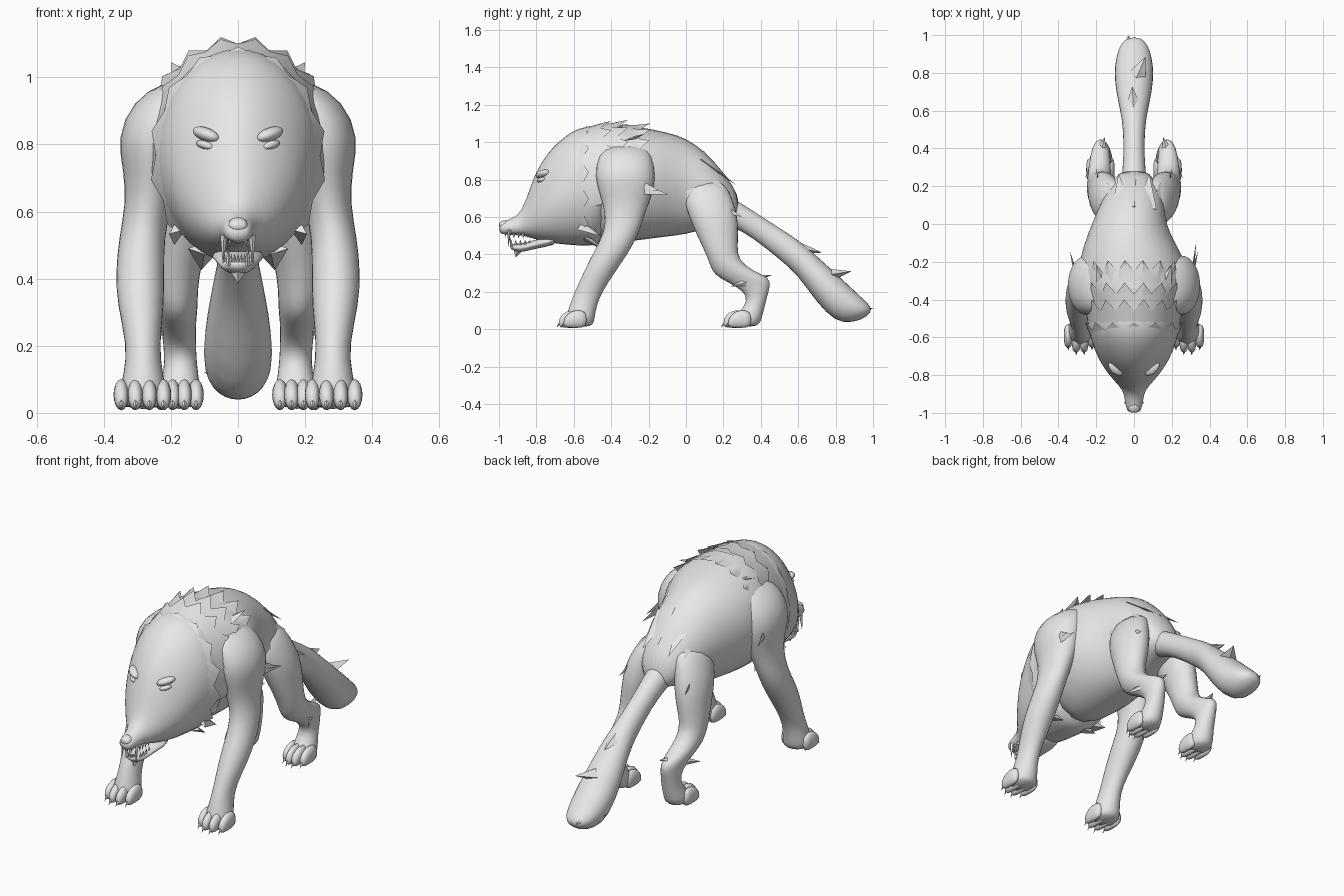
import bpy, bmesh, math
from mathutils import Vector, Matrix

if "Cube" in bpy.data.objects:
    bpy.data.objects.remove(bpy.data.objects["Cube"])

fur = bpy.data.materials.new("plain_grey")
fur.diffuse_color = (0.8, 0.8, 0.8, 1)
fur.use_nodes = True
fur.node_tree.nodes["Principled BSDF"].inputs["Base Color"].default_value = fur.diffuse_color


def finish(name, bm, subdiv=0, angle=40):
    bmesh.ops.recalc_face_normals(bm, faces=bm.faces)
    me = bpy.data.meshes.new(name)
    bm.to_mesh(me)
    bm.free()
    me.materials.append(fur)
    ob = bpy.data.objects.new(name, me)
    bpy.context.collection.objects.link(ob)
    bpy.ops.object.select_all(action='DESELECT')
    ob.select_set(True)
    bpy.context.view_layer.objects.active = ob
    if subdiv:
        for p in me.polygons:
            p.use_smooth = True
        ob.modifiers.new("smooth", 'SUBSURF').levels = subdiv
        ob.modifiers["smooth"].render_levels = subdiv
    else:
        bpy.ops.object.shade_smooth_by_angle(angle=math.radians(angle))
    return ob


def add_loft(bm, axis, rows, side=1, n=14):
    """Rows are (position on axis, x0, x1, b0, b1, egg): the box each oval ring fills;
    egg above 0 makes the ring wider at the top, below 0 wider at the bottom."""
    rings = []
    for t, x0, x1, b0, b1, *egg in rows:
        k = egg[0] if egg else 0
        ring = []
        for i in range(n):
            a = math.tau * i / n
            w = (x1 - x0) / 2 * math.cos(a) * 1.03 * (1 + k * math.sin(a))
            x = side * ((x0 + x1) / 2 + w)
            b = (b0 + b1) / 2 + (b1 - b0) / 2 * math.sin(a) * 1.03
            ring.append(bm.verts.new((x, t, b) if axis == 'y' else (x, b, t)))
        rings.append(ring)
    for r, s in zip(rings, rings[1:]):
        for i in range(n):
            bm.faces.new((r[i], r[(i + 1) % n], s[(i + 1) % n], s[i]))
    bm.faces.new(rings[0])
    bm.faces.new(rings[-1][::-1])


def loft(name, axis, rows, side=1, n=14):
    bm = bmesh.new()
    add_loft(bm, axis, rows, side, n)
    return finish(name, bm, 1)


def centred(rows):
    return [(y, -w, w, z0, z1, *egg) for y, w, z0, z1, *egg in rows]


def add_spike(bm, base, tip, wide, thick, normal=(0, 0, 1)):
    """Flattened spike from base to tip, lying flat against the given normal."""
    base, tip = Vector(base), Vector(tip)
    d = (tip - base).normalized()
    u = d.cross(Vector(normal)).normalized()
    v = d.cross(u)
    ring = [bm.verts.new(base + o) for o in (u * wide, v * thick, -u * wide, -v * thick)]
    end = bm.verts.new(tip)
    for i in range(4):
        bm.faces.new((ring[i], ring[(i + 1) % 4], end))
    bm.faces.new(ring)


def collar(name, front, back, spread, teeth, depth, flare, tilt):
    """Fur sheet round the neck whose rear rim is a flared zigzag of locks."""
    bm = bmesh.new()
    n = teeth * 2
    rows = []
    for k in (0, 0.5, 1):
        y, cz, rx, rz = [a + (b - a) * k for a, b in zip(front, back)]
        row = []
        for i in range(n + 1):
            a = math.radians(spread) * (2 * i / n - 1)
            tooth = k * k * (1 if i % 2 else 0)
            row.append(bm.verts.new(((rx + flare * tooth) * math.sin(a),
                                     y + depth * tooth + tilt * math.cos(a),
                                     cz + (rz + flare * tooth) * math.cos(a))))
        rows.append(row)
    for r, s in zip(rows, rows[1:]):
        for i in range(n):
            bm.faces.new((r[i], r[i + 1], s[i + 1], s[i]))
    return finish(name, bm, 0, 30)


# Trunk (slightly twisted at the waist), head, jaw and tail
loft("body", 'y', [
    (-.52, -.17, .17, .48, 1.05), (-.42, -.265, .265, .46, 1.10, .05), (-.25, -.30, .295, .48, 1.08, .08),
    (-.1, -.26, .215, .50, 1.05, .08), (0, -.22, .165, .51, 1.02, .08), (.1, -.18, .16, .54, .95, .05),
    (.2, -.13, .13, .57, .84), (.29, -.07, .07, .57, .71)], n=18)
loft("head", 'y', centred([
    (-1.0, .028, .515, .56), (-.97, .044, .505, .58), (-.9, .05, .505, .60, -.1),
    (-.86, .072, .50, .67, -.25), (-.81, .118, .485, .83, -.3), (-.74, .17, .47, .94, -.15),
    (-.68, .20, .46, 1.0, -.08), (-.61, .225, .455, 1.055), (-.54, .245, .45, 1.08), (-.4, .25, .45, 1.10)]), n=20)
loft("lower_jaw", 'y', centred([
    (-.68, .10, .45, .51), (-.82, .06, .43, .475), (-.89, .046, .405, .455), (-.945, .03, .43, .46)]))
loft("nose", 'y', centred([(-1.0, .02, .545, .57), (-.985, .032, .535, .58), (-.95, .03, .545, .59)]), n=10)
loft("tail", 'y', centred([
    (.15, .07, .58, .76), (.25, .065, .55, .70), (.35, .055, .495, .64), (.5, .056, .375, .54),
    (.6, .072, .29, .48), (.7, .095, .14, .39), (.8, .105, .04, .30), (.88, .095, .035, .225),
    (.95, .075, .055, .16), (.99, .03, .09, .12)]))

# Legs with paws, toes and claws
front_rows = [
    (.99, .10, .22, -.42, -.22), (.93, .12, .315, -.47, -.18), (.82, .15, .362, -.49, -.16),
    (.72, .17, .34, -.46, -.18), (.62, .20, .335, -.43, -.22), (.52, .22, .355, -.435, -.25),
    (.42, .22, .365, -.49, -.30), (.32, .22, .36, -.54, -.37), (.2, .235, .33, -.595, -.45),
    (.12, .225, .34, -.625, -.48), (.05, .21, .355, -.645, -.49), (.01, .215, .35, -.64, -.50)]
hind_rows = [
    (.80, .03, .15, 0, .2), (.72, .05, .20, -.02, .24), (.62, .065, .24, .01, .275),
    (.52, .085, .245, .05, .28), (.44, .11, .25, .09, .275), (.37, .12, .25, .12, .28),
    (.31, .12, .245, .14, .36), (.275, .125, .235, .175, .45), (.23, .125, .225, .27, .45),
    (.18, .125, .22, .33, .435), (.12, .12, .22, .315, .42), (.06, .11, .24, .25, .405),
    (.01, .115, .235, .25, .39)]
for s, tag in ((1, "right"), (-1, "left")):
    loft(f"front_leg_{tag}", 'z', front_rows, s)
    loft(f"hind_leg_{tag}", 'z', hind_rows, s)
    for leg, x0, step, y in (("front", .222, .042, -.69), ("hind", .125, .035, .19)):
        toes, claws = bmesh.new(), bmesh.new()
        for i in range(4):
            x = x0 + step * i
            f = y + (0 if i in (1, 2) else .025)
            add_loft(toes, 'y', [(f + .01, x - .013, x + .013, .015, .055), (f + .03, x - .023, x + .023, .006, .085),
                                 (f + .07, x - .026, x + .026, .004, .11), (f + .14, x - .022, x + .022, .004, .10)], s, 8)
            add_spike(claws, (s * x, f + .025, .045), (s * x, f - .005, .008), .011, .009)
        finish(f"{leg}_toes_{tag}", toes, 1)
        finish(f"{leg}_claws_{tag}", claws)

# Brows and eyes
for s, tag in ((1, "right"), (-1, "left")):
    for part, pos, size, roll in (("brow", (.095, -.765, .83), (.05, .03, .02), -.35),
                                  ("eye", (.095, -.768, .797), (.035, .025, .014), -.3)):
        bm = bmesh.new()
        m = (Matrix.Translation((s * pos[0], pos[1], pos[2])) @ Matrix.Rotation(s * roll, 4, 'Y')
             @ Matrix.Rotation(s * .7, 4, 'Z') @ Matrix.Diagonal((*size, 1)))
        bmesh.ops.create_uvsphere(bm, u_segments=14, v_segments=8, radius=1, matrix=m)
        finish(f"{part}_{tag}", bm, 0, 60)

# Teeth
bm = bmesh.new()
Y = (0, 1, 0)
for s in (1, -1):
    add_spike(bm, (s * .042, -.945, .53), (s * .045, -.95, .44), .011, .011, Y)
    add_spike(bm, (s * .028, -.93, .44), (s * .03, -.945, .505), .009, .009, Y)
    for i in range(4):
        add_spike(bm, (s * .043, -.92 + .025 * i, .515), (s * .043, -.92 + .025 * i, .485), .007, .01, Y)
        add_spike(bm, (s * .04, -.91 + .025 * i, .45), (s * .042, -.91 + .025 * i, .48), .007, .01, Y)
for i in range(-2, 3):
    add_spike(bm, (i * .012, -.965, .52), (i * .012, -.967, .49), .006, .006, Y)
    add_spike(bm, (i * .01, -.935, .45), (i * .01, -.94, .475), .006, .006, Y)
finish("teeth", bm)

# Mane layers: (front rim), (rear rim) as y, centre z, half width, half height
collar("face_ruff", (-.64, .745, .212, .28), (-.56, .762, .245, .31), 140, 11, .04, .02, 0)
collar("crown_mane", (-.54, .765, .243, .312), (-.46, .775, .255, .325), 110, 10, .06, .02, 0)
collar("neck_mane", (-.46, .775, .25, .322), (-.37, .785, .27, .315), 80, 8, .06, .025, 0)
collar("wither_mane", (-.36, .79, .26, .307), (-.27, .79, .275, .29), 55, 6, .06, .025, .02)

# Loose fur locks: base, tip, width, thickness, facing
bm = bmesh.new()
X, Z, R = (1, 0, 0), (0, 0, 1), (.6, 0, .8)
mirrored = [
    ((.15, -.34, 1.0), (.20, -.22, 1.045), .05, .02, Z),   # withers
    ((.07, .08, .91), (.08, .27, .77), .05, .012, Z),      # rump
    ((.11, .04, .87), (.14, .22, .75), .05, .012, R),
    ((.15, -.02, .75), (.20, .30, .60), .07, .02, X),      # hips
    ((.29, -.34, .80), (.34, -.14, .74), .05, .015, X),    # shoulders
    ((.18, .36, .27), (.155, .46, .29), .04, .02, Z),      # hocks
    ((.20, .36, .26), (.26, .24, .23), .03, .015, X),
    ((.10, -.54, .49), (.11, -.44, .425), .05, .02, Z),    # throat
    ((.17, -.56, .56), (.19, -.46, .50), .05, .02, R),
]
for (x, y, z), (tx, ty, tz), w, t, f in mirrored:
    for s in (1, -1):
        add_spike(bm, (s * x, y, z), (s * tx, ty, tz), w, t, (s * f[0], f[1], f[2]))
for lock in (((.30, -.34, .77), (.33, -.09, .72), .05, .012, X),   # long shoulder lock
             ((0, .08, .94), (.01, .24, .79), .05, .02, Z),        # spine
             ((0, -.90, .425), (0, -.91, .385), .025, .025, Y),    # chin
             ((0, .57, .44), (-.01, .73, .41), .06, .04, Z),       # tail locks
             ((-.01, .72, .28), (.06, .885, .31), .08, .05, Z),
             ((-.02, .85, .12), (-.03, 1.0, .11), .08, .05, Z)):
    add_spike(bm, *lock)
finish("fur_locks", bm)
